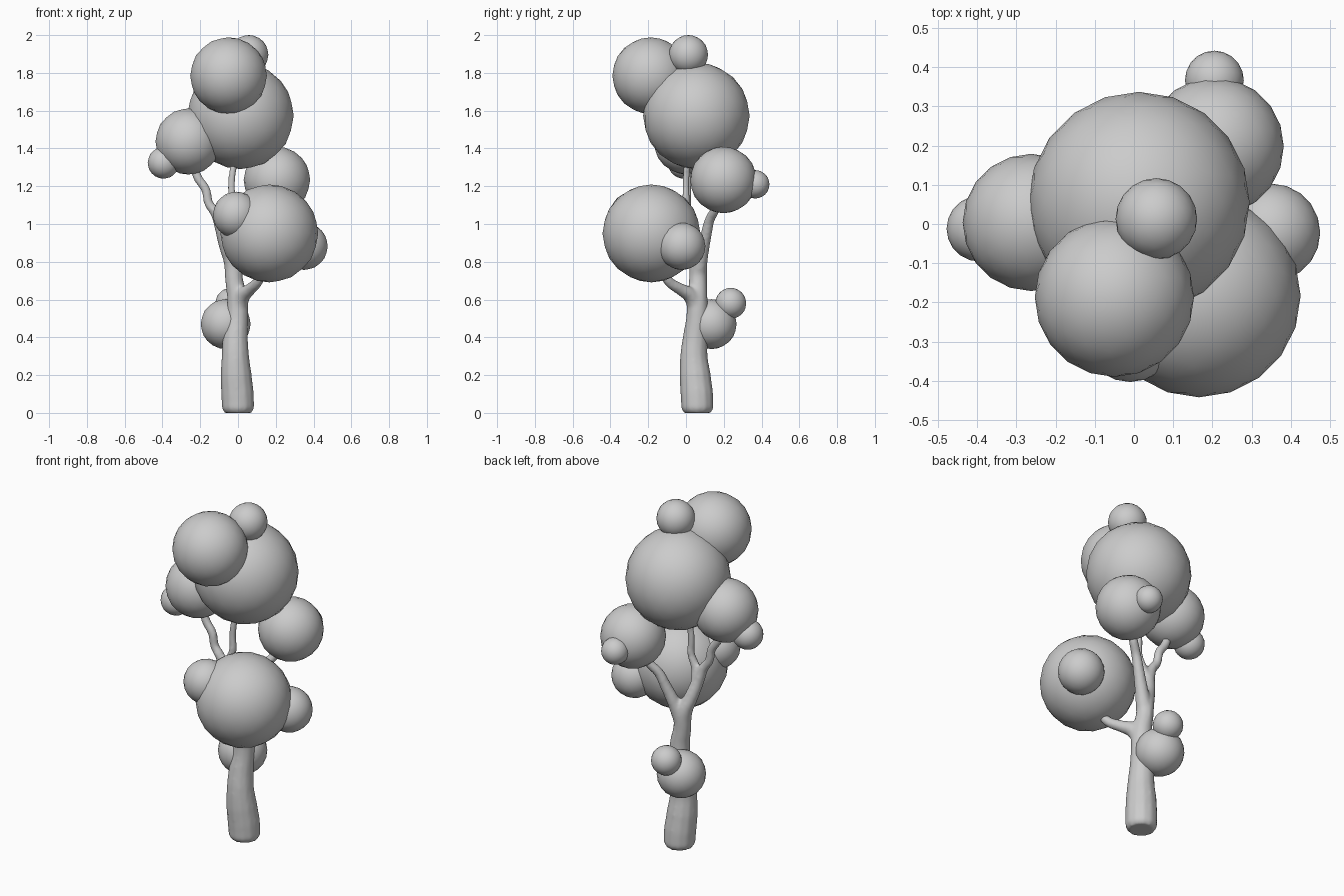
import bpy
import bmesh

# Foliage balls: name -> (x, y, z, radius)
BALLS = {
    "crown_main": (0.013, 0.055, 1.573, 0.282),
    "crown_front": (-0.05, -0.187, 1.785, 0.203),
    "crown_tip": (0.057, 0.013, 1.896, 0.104),
    "left_foliage": (-0.262, 0.004, 1.437, 0.175),
    "left_foliage_small": (-0.394, -0.012, 1.324, 0.084),
    "back_foliage": (0.206, 0.198, 1.233, 0.176),
    "back_foliage_small": (0.205, 0.367, 1.21, 0.075),
    "front_foliage": (0.166, -0.183, 0.95, 0.259),
    "front_foliage_left": (-0.01, -0.28, 1.048, 0.123),
    "front_foliage_right": (0.35, -0.022, 0.882, 0.125),
    "trunk_foliage": (-0.065, 0.136, 0.47, 0.132),
    "trunk_foliage_small": (-0.038, 0.237, 0.58, 0.082),
}
for name, (x, y, z, r) in BALLS.items():
    bpy.ops.mesh.primitive_ico_sphere_add(subdivisions=3, radius=r, location=(x, y, z))
    ball = bpy.context.object
    ball.name = name
    bpy.ops.object.shade_smooth()

# Trunk and branches: paths of (x, y, z, radius)
TRUNK = [(0, 0.06, 0, 0.072), (0, 0.06, 0.025, 0.086), (-0.003, 0.057, 0.1, 0.087),
         (-0.01, 0.048, 0.2, 0.083), (-0.014, 0.042, 0.3, 0.073),
         (-0.014, 0.05, 0.4, 0.067), (-0.005, 0.06, 0.5, 0.06),
         (-0.003, 0.06, 0.6, 0.055), (-0.02, 0.063, 0.7, 0.048),
         (-0.03, 0.063, 0.8, 0.047), (-0.062, 0.045, 0.88, 0.038),
         (-0.09, 0.015, 0.98, 0.034)]
LEFT = [(-0.09, 0.015, 0.98, 0.034), (-0.12, 0.005, 1.06, 0.027),
        (-0.155, 0.005, 1.11, 0.024), (-0.17, 0.005, 1.18, 0.024),
        (-0.215, 0.005, 1.25, 0.024), (-0.25, 0.005, 1.38, 0.018)]
TOP = [(-0.085, 0.018, 0.96, 0.033), (-0.06, 0.0, 1.05, 0.024),
       (-0.033, 0.0, 1.12, 0.021), (-0.035, 0.0, 1.2, 0.019),
       (-0.025, 0.005, 1.3, 0.019), (0, 0.03, 1.42, 0.016)]
BACK = [(-0.02, 0.063, 0.74, 0.045), (0.02, 0.085, 0.85, 0.036),
        (0.06, 0.108, 0.95, 0.03), (0.09, 0.125, 1.02, 0.027),
        (0.135, 0.155, 1.08, 0.025), (0.18, 0.18, 1.18, 0.02)]
FRONT = [(-0.003, 0.06, 0.55, 0.05), (0.025, 0.025, 0.62, 0.042),
         (0.065, -0.03, 0.655, 0.032), (0.105, -0.09, 0.695, 0.027),
         (0.135, -0.13, 0.76, 0.022), (0.155, -0.16, 0.84, 0.02)]

curve = bpy.data.curves.new("trunk_and_branches", 'CURVE')
curve.dimensions = '3D'
curve.bevel_depth = 1.0
curve.bevel_resolution = 4
curve.resolution_u = 6
curve.use_fill_caps = True
for path in (TRUNK, LEFT, TOP, BACK, FRONT):
    spline = curve.splines.new('BEZIER')
    spline.bezier_points.add(len(path) - 1)
    for point, (x, y, z, r) in zip(spline.bezier_points, path):
        point.co = (x, y, z)
        point.radius = r
        point.handle_left_type = point.handle_right_type = 'AUTO'
tree = bpy.data.objects.new("trunk_and_branches", curve)
bpy.context.collection.objects.link(tree)
bpy.ops.object.select_all(action='DESELECT')
tree.select_set(True)
bpy.context.view_layer.objects.active = tree
bpy.ops.object.convert(target='MESH')
tree = bpy.context.object

# Close the tube ends, then blend the forks together
bm = bmesh.new()
bm.from_mesh(tree.data)
bmesh.ops.remove_doubles(bm, verts=bm.verts, dist=0.0002)
bmesh.ops.recalc_face_normals(bm, faces=bm.faces)
bm.to_mesh(tree.data)
bm.free()
remesh = tree.modifiers.new("blend", 'REMESH')
remesh.mode = 'VOXEL'
remesh.voxel_size = 0.01
remesh.use_smooth_shade = True
smooth = tree.modifiers.new("soften", 'SMOOTH')
smooth.factor = 0.5
smooth.iterations = 5
